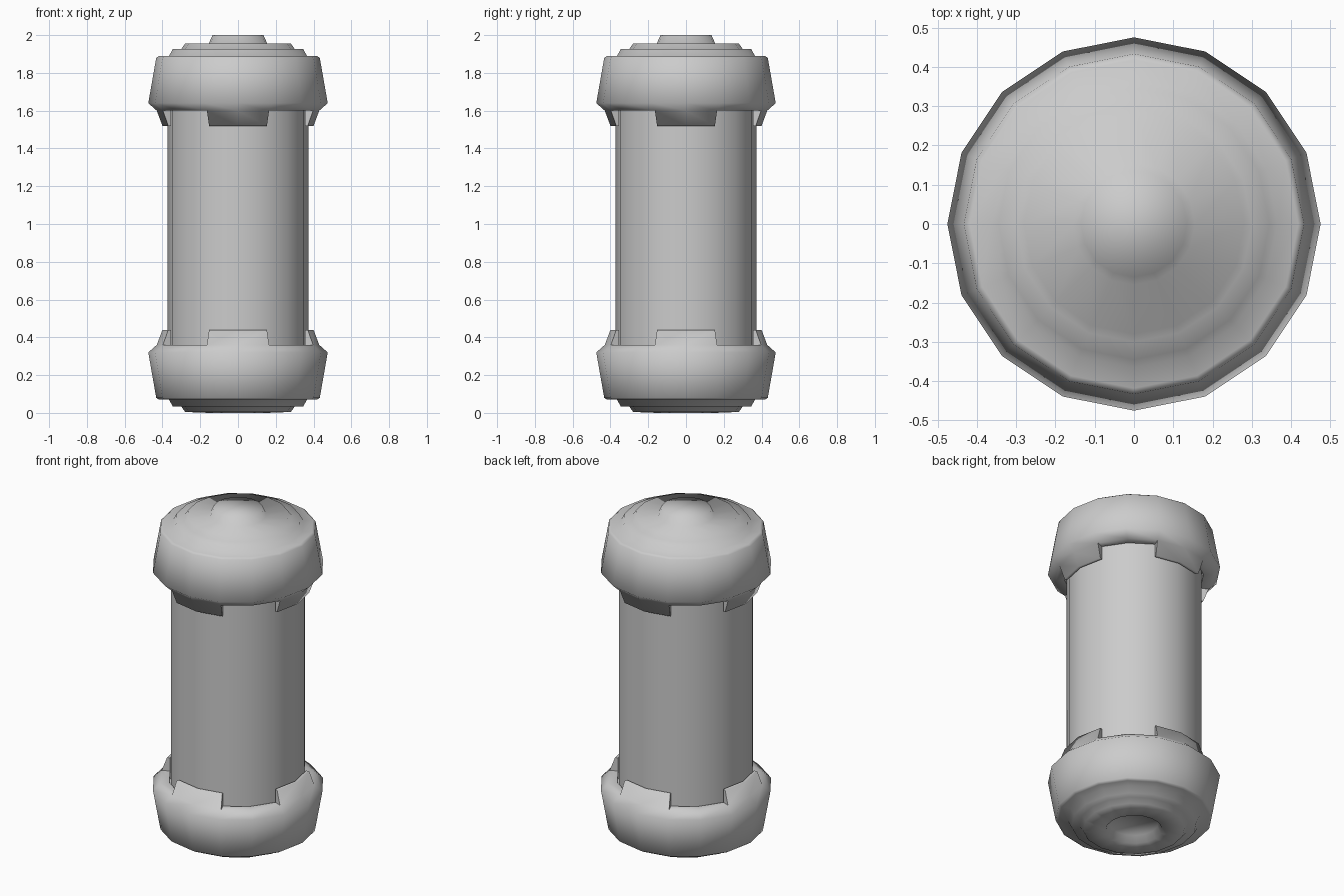
import bpy, bmesh
from math import cos, sin, pi, radians

if "Cube" in bpy.data.objects:
    bpy.data.objects.remove(bpy.data.objects["Cube"])

SIDES = 16
MID = 0.98  # the caps mirror about this height


def ring(bm, r, z):
    return [bm.verts.new((r * cos(2 * pi * k / SIDES), r * sin(2 * pi * k / SIDES), z))
            for k in range(SIDES)]


def lathe(bm, profile):
    """Closed revolved solid; returns one list of side faces per profile step."""
    rings = [ring(bm, r, z) for r, z in profile]
    bands = [[bm.faces.new((a[k], a[(k + 1) % SIDES], b[(k + 1) % SIDES], b[k]))
              for k in range(SIDES)] for a, b in zip(rings, rings[1:])]
    bm.faces.new(rings[0])
    bm.faces.new(rings[-1])
    return bands


def finish(bm, name, angle):
    bmesh.ops.recalc_face_normals(bm, faces=bm.faces)
    mesh = bpy.data.meshes.new(name)
    bm.to_mesh(mesh)
    bm.free()
    ob = bpy.data.objects.new(name, mesh)
    bpy.context.collection.objects.link(ob)
    bpy.ops.object.select_all(action='DESELECT')
    ob.select_set(True)
    bpy.context.view_layer.objects.active = ob
    bpy.ops.object.shade_smooth_by_angle(angle=radians(angle))
    return ob


def make_cap(name, centre, flip):
    # stepped lid, flared wall, then the underside ring and a hidden socket
    wall = [(0.365, 1.89), (0.418, 1.89), (0.433, 1.88), (0.475, 1.64),
            (0.43, 1.60), (0.383, 1.60), (0.383, 1.65)]
    steps = [(0.28, 1.955), (0.30, 1.927), (0.345, 1.927)]
    bm = bmesh.new()
    bands = lathe(bm, centre + steps + wall)
    # four locking tabs, each two sides wide, pulled from the underside ring
    tabs = [f for k, f in enumerate(bands[-2]) if (k + 1) % 4 < 2]
    new = bmesh.ops.extrude_face_region(bm, geom=tabs)['geom']
    for v in (g for g in new if isinstance(g, bmesh.types.BMVert)):
        r = v.co.xy.length
        if r > 0.41:
            v.co.x *= 0.40 / r
            v.co.y *= 0.40 / r
        v.co.z = 1.52
    leftovers = [f for f in tabs if f.is_valid]
    if leftovers:
        bmesh.ops.delete(bm, geom=leftovers, context='FACES_ONLY')
    if flip:
        for v in bm.verts:
            v.co.z = 2 * MID - v.co.z
    return finish(bm, name, 70)


# tube body
bm = bmesh.new()
lathe(bm, [(0.374, 0.25), (0.374, 1.71)])
finish(bm, "tube_body", 40)

# top cap with raised button, bottom cap with a recessed centre
make_cap("top_cap", [(0.135, 2.0), (0.155, 1.955)], False)
make_cap("bottom_cap", [(0.135, 1.92), (0.155, 1.96)], True)
